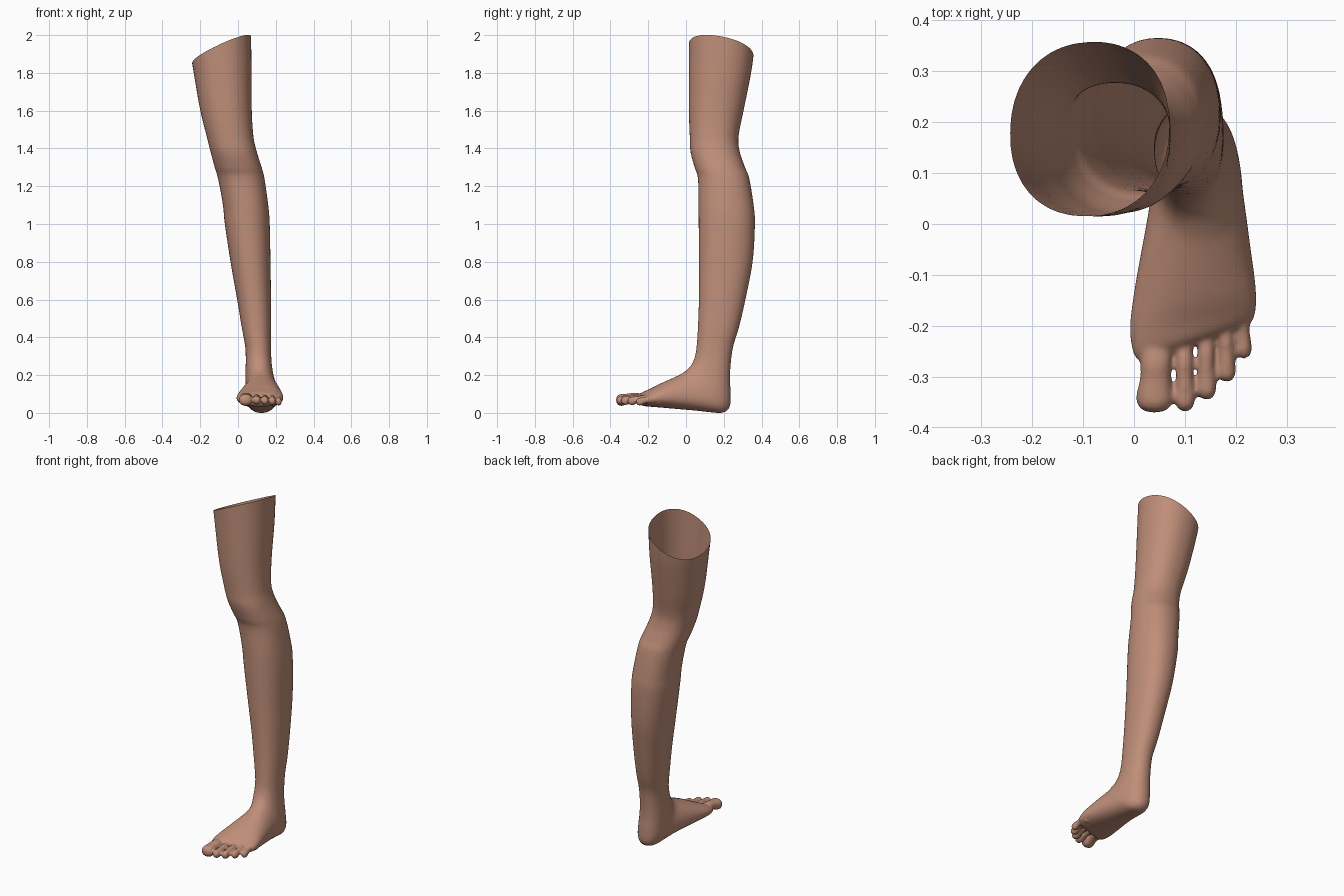
import bpy, bmesh, math
from mathutils import Vector

if "Cube" in bpy.data.objects:
    bpy.data.objects.remove(bpy.data.objects["Cube"])

skin = bpy.data.materials.new("skin")
skin.diffuse_color = (0.52, 0.27, 0.19, 1)
skin.use_nodes = True
skin.node_tree.nodes["Principled BSDF"].inputs["Base Color"].default_value = skin.diffuse_color

bm = bmesh.new()
N = 40


def catmull(a, b, c, d, t):
    return [0.5 * (2 * q + (r - p) * t + (2 * p - 5 * q + 4 * r - s) * t * t
                   + (3 * q - p - 3 * r + s) * t ** 3) for p, q, r, s in zip(a, b, c, d)]


def loft(sections, steps, power):
    """Closed tube. Section: front/top y, z, back/bottom y, z, x min, x max, skew."""
    full = []
    n = len(sections)
    for i in range(n - 1):
        four = [sections[min(max(j, 0), n - 1)] for j in (i - 1, i, i + 1, i + 2)]
        full += [catmull(*four, k / steps) for k in range(steps)]
    full.append(sections[-1])
    rings = []
    for ay, az, by, bz, x0, x1, skew in full:
        ring = []
        for k in range(N):
            t = 2 * math.pi * k / N
            c, s = math.cos(t), math.sin(t)
            c = math.copysign(abs(c) ** (2 / power), c)
            s = math.copysign(abs(s) ** (2 / power), s)
            x = (x0 + x1) / 2 + c * (x1 - x0) / 2
            y = (ay + by) / 2 + s * (ay - by) / 2 + skew * (x - 0.115)
            z = (az + bz) / 2 + s * (az - bz) / 2
            ring.append(bm.verts.new((x, y, z)))
        rings.append(ring)
    for r0, r1 in zip(rings, rings[1:]):
        for k in range(N):
            m = (k + 1) % N
            bm.faces.new((r0[k], r0[m], r1[m], r1[k]))
    bm.faces.new(rings[0][::-1])
    bm.faces.new(rings[-1])


# Thigh, knee and calf: z, x min, x max, front y, back y
leg = [(2.1, -.275, .068, .015, .385), (1.95, -.258, .07, .015, .365),
       (1.8, -.235, .072, .015, .345), (1.6, -.2, .073, .015, .305),
       (1.46, -.165, .082, .02, .278), (1.38, -.145, .1, .024, .285),
       (1.3, -.124, .125, .045, .312), (1.24, -.106, .14, .063, .335),
       (1.1, -.08, .16, .066, .358), (1.0, -.07, .168, .067, .365),
       (.8, -.04, .172, .068, .353), (.6, -.005, .175, .068, .315),
       (.45, .02, .176, .063, .28)]
sections = [(f, z, b, z, x0, x1, 0) for z, x0, x1, f, b in leg]

# Ankle, heel and foot: the sections fan round the instep
sections += [(.056, .35, .25, .35, .038, .175, 0), (.048, .3, .237, .26, .041, .177, 0),
             (.035, .265, .233, .18, .04, .183, 0), (.02, .242, .236, .1, .04, .192, 0),
             (.004, .226, .231, .03, .04, .202, 0), (-.015, .212, .195, .0, .038, .21, 0),
             (-.035, .2, .13, .002, .033, .215, 0), (-.06, .188, .06, .01, .025, .222, 0),
             (-.1, .17, -.02, .017, .013, .23, .02), (-.15, .147, -.1, .024, 0, .238, .08),
             (-.19, .125, -.17, .03, -.008, .24, .18), (-.222, .108, -.215, .034, -.002, .236, .3),
             (-.238, .09, -.235, .045, .012, .225, .32)]
loft(sections, 5, 2.2)

# Toes: base x, tip x, base y, tip y, half width, half height, tip centre z
toes = [(.045, .04, -.2, -.37, .036, .031, .067), (.098, .1, -.2, -.368, .02, .023, .066),
        (.14, .143, -.18, -.345, .019, .023, .064), (.178, .182, -.16, -.31, .018, .022, .062),
        (.212, .215, -.14, -.264, .0165, .021, .058)]
for xb, xt, yb, yt, w, h, z in toes:
    rows = []
    for t, k in ((0, .85), (.4, .85), (.6, .83), (.78, 1), (.88, .98), (.95, .78), (.985, .48), (1, .12)):
        x = xb + (xt - xb) * t
        y = yb + (yt - yb) * t
        zc = z + 0.012 * math.sin(math.pi * min(t / .8, 1))
        rows.append((y, zc + h * k, y, zc - h * k, x - w * k, x + w * k, 0))
    loft(rows, 4, 2.2)

bmesh.ops.recalc_face_normals(bm, faces=bm.faces)
mesh = bpy.data.meshes.new("leg")
bm.to_mesh(mesh)
bm.free()
obj = bpy.data.objects.new("leg", mesh)
bpy.context.collection.objects.link(obj)

# Fuse foot and toes into one skin
rm = obj.modifiers.new("fuse", 'REMESH')
rm.mode = 'VOXEL'
rm.voxel_size = 0.006
sm = obj.modifiers.new("soften", 'SMOOTH')
sm.factor = 0.5
sm.iterations = 5
bpy.context.view_layer.update()

# Cut the thigh open with a slanted plane
bm = bmesh.new()
bm.from_object(obj, bpy.context.evaluated_depsgraph_get())
obj.modifiers.clear()
bmesh.ops.bisect_plane(bm, geom=bm.verts[:] + bm.edges[:] + bm.faces[:],
                       plane_co=Vector((-.085, .19, 1.92)),
                       plane_no=Vector((-.46, .2, 1)), clear_outer=True)
low = min(v.co.z for v in bm.verts)
bmesh.ops.translate(bm, verts=bm.verts, vec=(0, 0, -low))
for f in bm.faces:
    f.smooth = True
    f.material_index = 0
bm.to_mesh(mesh)
bm.free()
mesh.materials.clear()
mesh.materials.append(skin)
